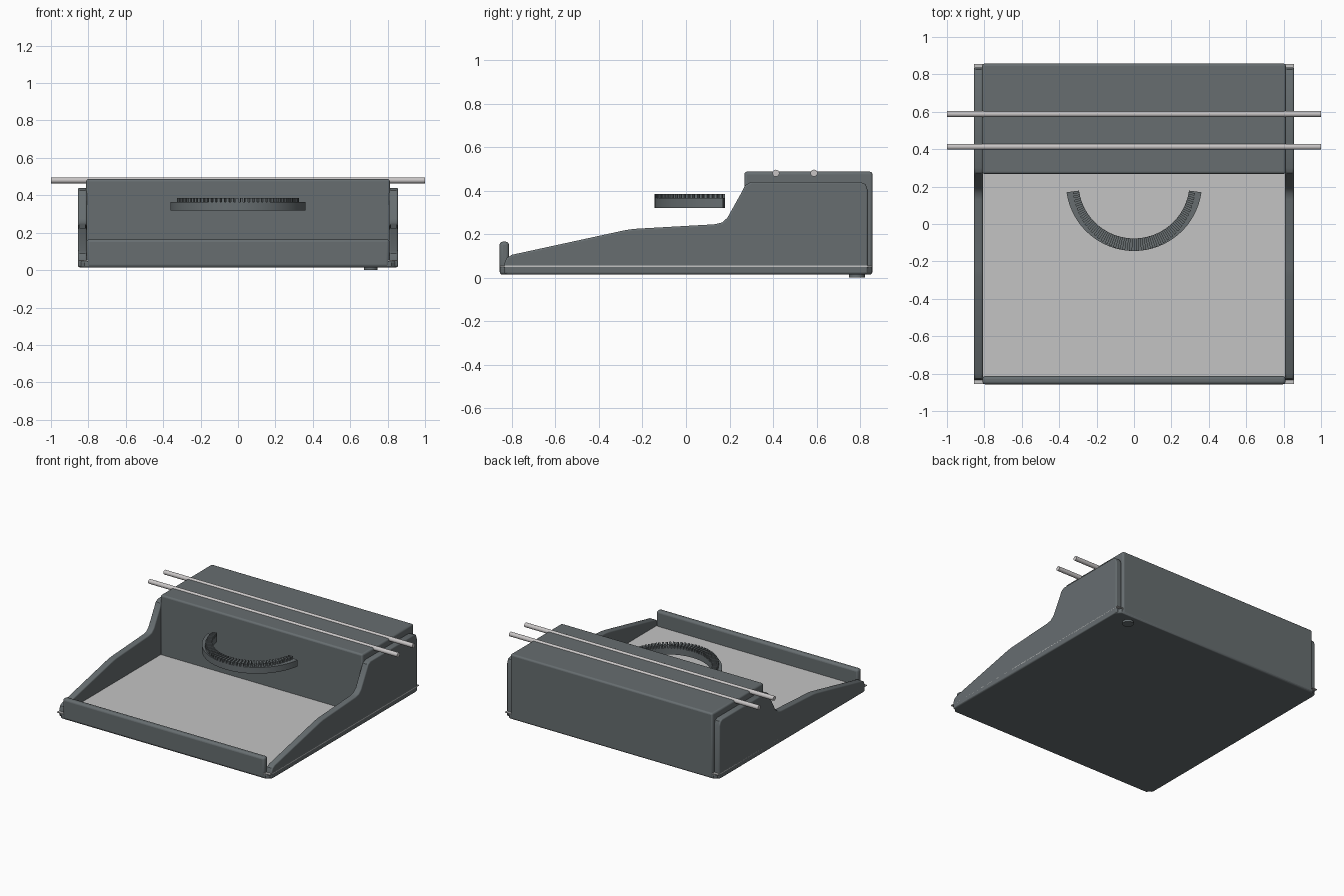
import bpy, bmesh
from math import sin, cos, pi, radians

cube = bpy.data.objects.get("Cube")
if cube:
    bpy.data.objects.remove(cube, do_unlink=True)


def material(name, rgb):
    m = bpy.data.materials.new(name)
    m.use_nodes = True
    col = (*rgb, 1)
    m.diffuse_color = col
    m.node_tree.nodes["Principled BSDF"].inputs["Base Color"].default_value = col
    return m


dark = material("slate grey", (0.135, 0.155, 0.163))
light = material("light grey", (0.55, 0.55, 0.55))
metal = material("pale metal", (0.58, 0.56, 0.56))


def finish(name, bm, mat, bevel=0, segments=3):
    bmesh.ops.recalc_face_normals(bm, faces=bm.faces)
    me = bpy.data.meshes.new(name)
    bm.to_mesh(me)
    bm.free()
    me.materials.append(mat)
    ob = bpy.data.objects.new(name, me)
    bpy.context.collection.objects.link(ob)
    bpy.ops.object.select_all(action="DESELECT")
    ob.select_set(True)
    bpy.context.view_layer.objects.active = ob
    if bevel:
        mod = ob.modifiers.new("rounded edges", "BEVEL")
        mod.width, mod.segments = bevel, segments
        mod.limit_method = "ANGLE"
        mod.angle_limit = radians(50)
    bpy.ops.object.shade_smooth_by_angle(angle=radians(35))
    return ob


def prism(name, points, offset, mat, bevel=0):
    """Extrude a closed outline of 3D points along an offset."""
    bm = bmesh.new()
    face = bm.faces.new([bm.verts.new(p) for p in points])
    out = bmesh.ops.extrude_face_region(bm, geom=[face])
    verts = [v for v in out["geom"] if isinstance(v, bmesh.types.BMVert)]
    bmesh.ops.translate(bm, vec=offset, verts=verts)
    return finish(name, bm, mat, bevel)


def box(name, x, y, z, mat, bevel=0):
    pts = [(x[0], y[0], z[0]), (x[1], y[0], z[0]), (x[1], y[1], z[0]), (x[0], y[1], z[0])]
    return prism(name, pts, (0, 0, z[1] - z[0]), mat, bevel)


def rod(name, radius, length, location, rotation, mat, sides=24):
    bm = bmesh.new()
    bmesh.ops.create_cone(bm, cap_ends=True, segments=sides, radius1=radius,
                          radius2=radius, depth=length)
    ob = finish(name, bm, mat)
    ob.location, ob.rotation_euler = location, rotation


def arc_block(bm, a0, a1, r0, r1, z0, z1, steps=1):
    """Add a curved bar spanning two angles about the gauge centre."""
    rings = []
    for i in range(steps + 1):
        a = a0 + (a1 - a0) * i / steps
        rings.append([bm.verts.new((r * cos(a), 0.22 + r * sin(a), z))
                      for r, z in ((r0, z0), (r1, z0), (r1, z1), (r0, z1))])
    for p, q in zip(rings, rings[1:]):
        for k in range(4):
            n = (k + 1) % 4
            bm.faces.new((p[k], p[n], q[n], q[k]))
    bm.faces.new(rings[0])
    bm.faces.new(rings[-1][::-1])


# Base with notched corners, and the light deck plate lying on it
E, C = 0.855, 0.82
base = [(-C, -E), (C, -E), (E, -C), (E, C), (C, E), (-C, E), (-E, C), (-E, -C)]
prism("base", [(x, y, 0.015) for x, y in base], (0, 0, 0.034), dark, 0.008)
box("deck_plate", (-E, E), (-E, E), (0.049, 0.055), light)

# Front lip and rear housing
box("front_lip", (-0.81, 0.81), (-0.857, -0.813), (0.015, 0.165), dark, 0.015)
box("rear_housing", (-0.812, 0.812), (0.268, 0.857), (0.015, 0.487), dark, 0.012)

# Side panels with a sloping, stepped top edge
profile = [(-0.835, 0.017), (-0.835, 0.065), (-0.825, 0.09), (-0.80, 0.105),
           (-0.28, 0.218), (-0.24, 0.224), (0.13, 0.245), (0.165, 0.253),
           (0.19, 0.275), (0.26, 0.40), (0.272, 0.425), (0.30, 0.44),
           (0.80, 0.44), (0.825, 0.43), (0.836, 0.40), (0.836, 0.017)]
for side, sx in (("left", 1), ("right", -1)):
    prism(side + "_side_panel", [(sx * 0.808, y, z) for y, z in profile],
          (sx * 0.047, 0, 0), dark, 0.008)

# Twin cross rods
for name, y in (("front_rod", 0.413), ("rear_rod", 0.588)):
    rod(name, 0.016, 2.0, (0, y, 0.48), (0, pi / 2, 0), metal)

# Curved gauge with a toothed top
bm = bmesh.new()
arc_block(bm, radians(188), radians(352), 0.297, 0.364, 0.32, 0.365, 48)
finish("gauge_arc", bm, dark)
bm = bmesh.new()
teeth, start, span = 41, radians(188), radians(164)
for i in range(teeth):
    a = start + span * i / teeth
    outer = 0.33 + 0.034 * sin(a) ** 2
    arc_block(bm, a, a + span / teeth * 0.6, 0.297, outer, 0.363, 0.385)
finish("gauge_teeth", bm, dark)

# Small round foot
rod("foot", 0.037, 0.02, (0.71, 0.785, 0.01), (0, 0, 0), dark)
